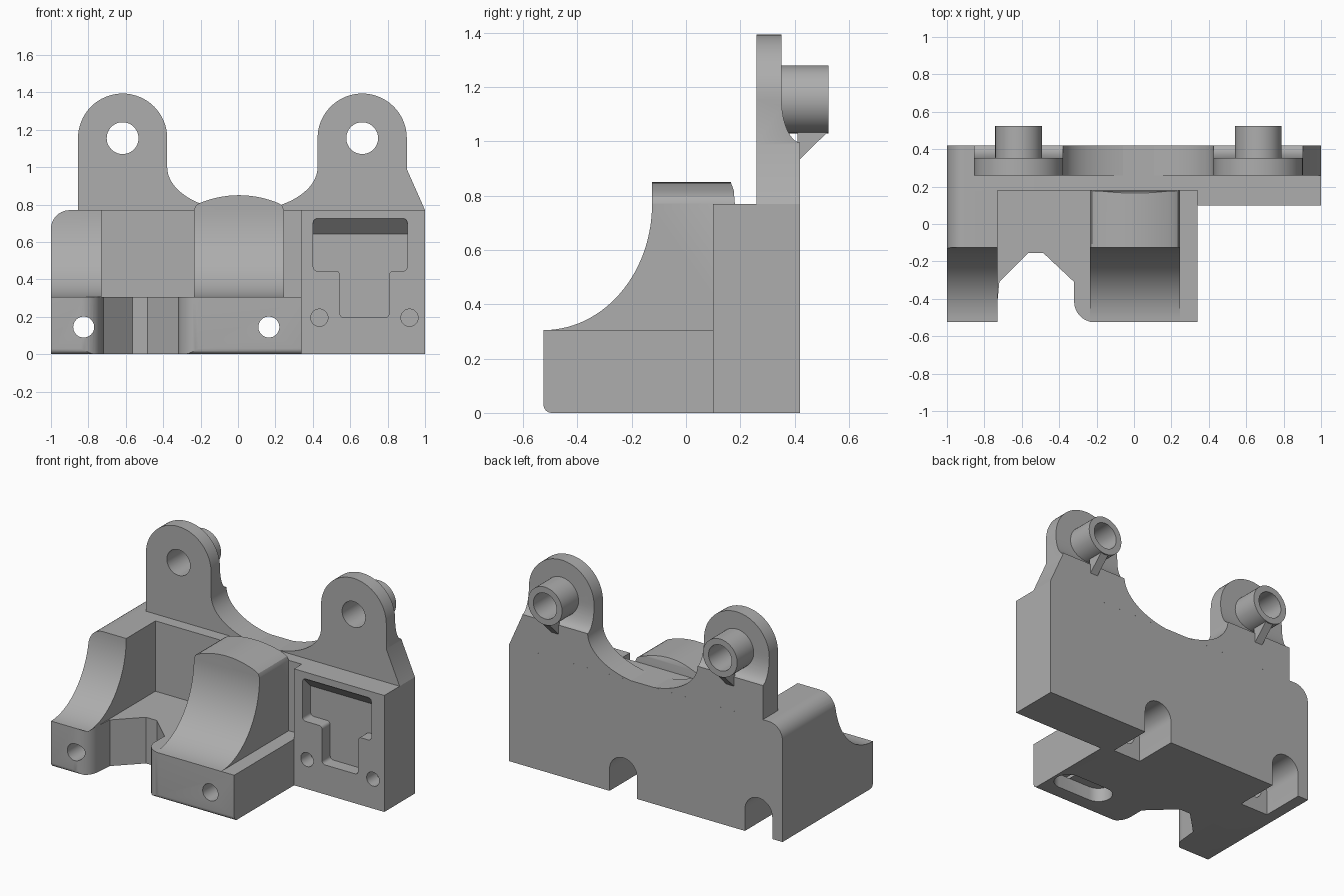
import bpy, bmesh
from math import sin, cos, radians

if "Cube" in bpy.data.objects:
    bpy.data.objects.remove(bpy.data.objects["Cube"])

grey = bpy.data.materials.new("plain grey")
grey.use_nodes = True
grey.diffuse_color = (0.42, 0.42, 0.42, 1)
grey.node_tree.nodes["Principled BSDF"].inputs["Base Color"].default_value = (0.42, 0.42, 0.42, 1)

AXES = {"x": lambda u, v, w: (w, u, v),
        "y": lambda u, v, w: (u, w, v),
        "z": lambda u, v, w: (u, v, w)}


def arc(cx, cy, rx, ry, start, end, n=20):
    """Points along an elliptical arc, angles in degrees."""
    angles = [radians(start + (end - start) * i / n) for i in range(n + 1)]
    return [(cx + rx * cos(a), cy + ry * sin(a)) for a in angles]


def prism(name, pts, axis, lo, hi, round_edges=0):
    """Extrude a 2D outline along an axis, optionally rounding the long edges."""
    bm = bmesh.new()
    place = AXES[axis]
    a = [bm.verts.new(place(u, v, lo)) for u, v in pts]
    b = [bm.verts.new(place(u, v, hi)) for u, v in pts]
    bm.faces.new(a)
    bm.faces.new(b)
    sides = []
    for i in range(len(pts)):
        j = (i + 1) % len(pts)
        bm.faces.new((a[i], a[j], b[j], b[i]))
    if round_edges:
        sides = [bm.edges.get((p, q)) for p, q in zip(a, b)]
        bmesh.ops.bevel(bm, geom=sides, offset=round_edges, segments=5,
                        profile=0.5, affect="EDGES")
    bmesh.ops.recalc_face_normals(bm, faces=bm.faces)
    mesh = bpy.data.meshes.new(name)
    bm.to_mesh(mesh)
    bm.free()
    mesh.materials.append(grey)
    ob = bpy.data.objects.new(name, mesh)
    bpy.context.collection.objects.link(ob)
    return ob


def rect(u0, u1, v0, v1):
    return [(u0, v0), (u1, v0), (u1, v1), (u0, v1)]


def rod(name, x, z, r, y0, y1):
    return prism(name, arc(x, z, r, r, 0, 352.5, 47), "y", y0, y1)


def cut(tool, *targets, mode="DIFFERENCE"):
    """Apply a boolean to each target, then drop the cutter."""
    tool.hide_render = True
    for ob in targets:
        mod = ob.modifiers.new("cut", "BOOLEAN")
        mod.operation, mod.object, mod.solver = mode, tool, "EXACT"
        bpy.context.view_layer.objects.active = ob
        bpy.ops.object.modifier_apply(modifier=mod.name)
    bpy.data.objects.remove(tool)


FRONT, WALL, BACK = -0.525, 0.18, 0.42
FLOOR, TOP = 0.305, 0.77
EAR_Z, EAR_R = 1.155, 0.2385
LEFT_X, RIGHT_X = -0.617, 0.664

# Foot plate with the notch at the front
outline = ([(-1, WALL), (-1, FRONT)]
           + arc(-0.84, FRONT + 0.11, 0.11, 0.11, -90, 0, 10)
           + [(-0.72, -0.31), (-0.565, -0.155), (-0.485, -0.155), (-0.32, -0.31)]
           + arc(-0.21, FRONT + 0.11, 0.11, 0.11, 180, 270, 10)
           + [(0.34, FRONT), (0.34, WALL)])
foot = prism("foot_plate", outline, "z", 0, FLOOR)
edge = [(FRONT - 0.05, -0.05), (FRONT + 0.03, -0.05)] \
    + arc(FRONT + 0.03, 0.03, 0.03, 0.03, 270, 180, 6) + [(FRONT - 0.05, 0.03)]
cut(prism("edge_cutter", edge, "x", -1.1, 0.5), foot)
oval = arc(0.235, -0.33, 0.085, 0.085, -90, 90, 12) + arc(0.0, -0.33, 0.085, 0.085, 90, 270, 12)
cut(prism("oval_cutter", oval, "z", -0.1, 0.09), foot)

# Rear wall with a rounded upper corner
corner = arc(-0.9, TOP - 0.1, 0.1, 0.1, 180, 90, 10)
wall = prism("rear_wall", [(0.34, 0), (-1, 0)] + corner + [(0.34, TOP)], "y", WALL, BACK)

# Curved side arm
sweep = arc(FRONT, TOP, 0.4, TOP - FLOOR, -90, 0, 28)
arm = prism("side_arm", sweep + [(WALL, TOP), (WALL, FLOOR)], "x", -1, -0.73)
keep = [(-0.6, 0.2), (-1, 0.2)] + corner + [(-0.6, TOP)]
cut(prism("arm_trim", keep, "y", -0.7, 0.4), arm, mode="INTERSECT")

# Curved middle block with a crowned top
block = prism("cradle_block", sweep + [(-0.125, 0.9), (0.165, 0.9), (0.165, 0.85),
                                       (0.176, 0.82), (WALL, TOP), (WALL, FLOOR)],
              "x", -0.3, 0.3)
crown = [(0.005 + d / 100, 0.85 - 0.95 * (d / 100) ** 2) for d in range(21, -22, -3)]
keep = [(-0.235, 0.2), (0.245, 0.2), (0.245, 0.772), (0.235, 0.795)] + crown \
    + [(-0.225, 0.795), (-0.235, 0.772)]
cut(prism("crown_trim", keep, "y", -0.7, 0.4), block, mode="INTERSECT")

# Solid side block with a stepped recess and two blind holes
side = prism("side_block", rect(0.34, 1, 0, TOP), "y", 0.1, BACK)
step = [(0.402, 0.725), (0.402, 0.445), (0.545, 0.445), (0.545, 0.195),
        (0.808, 0.195), (0.808, 0.445), (0.905, 0.445), (0.905, 0.725)]
cutter = prism("recess_cutter", step, "y", 0.05, 0.185, round_edges=0.022)
cut(cutter, side)
prism("recess_ceiling", [(0.101, 0.727), (0.187, 0.727), (0.187, 0.64)], "x", 0.402, 0.905)
for x in (0.435, 0.917):
    cut(rod("blind_hole_cutter", x, 0.195, 0.046, 0.05, 0.2), side)

# Screw holes through the foot and arched slots at the back
for x in (-0.825, 0.165):
    cut(rod("screw_cutter", x, 0.145, 0.056, -0.7, 0.3), foot)
    arch = [(x - 0.1, -0.05)] + arc(x, 0.145, 0.1, 0.1, 180, 0, 20) + [(x + 0.1, -0.05)]
    cut(prism("slot_cutter", arch, "y", 0.13, 0.5), foot, wall)


# Ears: each has a round top, a hole, a thinned back, a boss and a gusset
def ear(name, x, side_sign, outer):
    mid, drop = 0.0235, 0.235
    inner = x - side_sign * EAR_R
    swing = [(mid + side_sign * (u - mid), v)
             for u, v in arc(mid, 1.0, abs(inner - mid), drop, -78, 0, 20)]
    cap = [(x - side_sign * (u - x), v)
           for u, v in arc(x, EAR_Z, EAR_R, EAR_R, 0, 180, 32)]
    plate = prism(name + "_ear", swing + cap + outer, "y", 0.26, BACK)
    relief = arc(BACK + 0.005, EAR_Z, 0.073, 0.16, 180, 270, 10) \
        + [(0.6, 0.995), (0.6, 1.6), (0.352, 1.6)]
    cut(prism("relief_cutter", relief, "x", x - 0.4, x + 0.4), plate)
    boss = rod(name + "_boss", x, EAR_Z, 0.125, 0.345, 0.525)
    cut(rod("bore_cutter", x, EAR_Z, 0.085, 0.1, 0.7), plate, boss)
    prism(name + "_gusset", [(0.41, 0.935), (0.42, 0.935), (0.522, 1.035), (0.41, 1.035)],
          "x", x - 0.027, x + 0.027)


ear("right", LEFT_X, -1, [(LEFT_X - EAR_R, TOP)])
ear("left", RIGHT_X, 1, [(RIGHT_X + EAR_R, 0.99), (1, TOP)])

# Smooth the curved faces, keep the edges crisp
for ob in bpy.context.collection.objects:
    if ob.type == "MESH" and ob.data.materials and ob.data.materials[0] == grey:
        bpy.ops.object.select_all(action="DESELECT")
        ob.select_set(True)
        bpy.context.view_layer.objects.active = ob
        bpy.ops.object.shade_smooth_by_angle(angle=radians(30))
